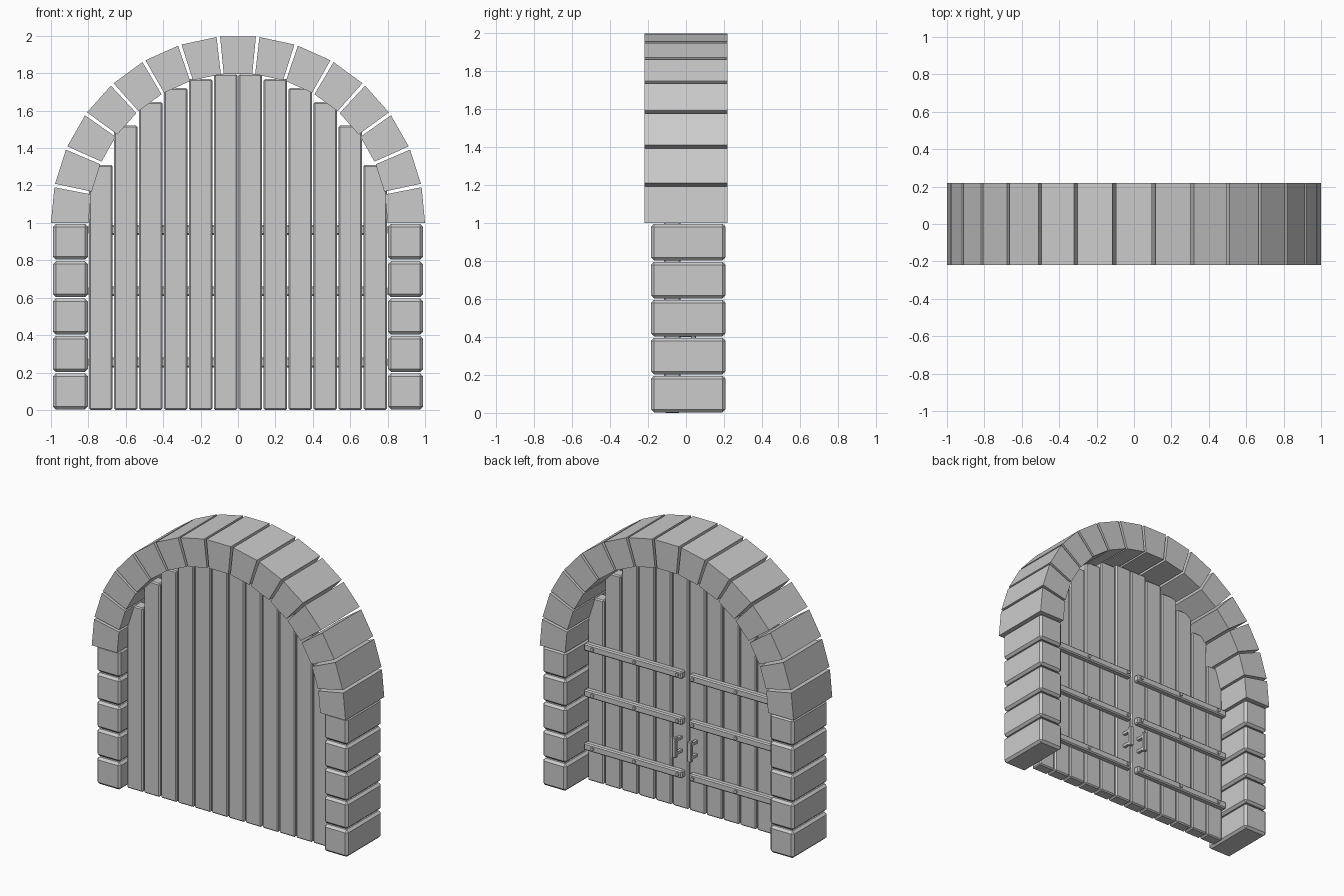
import bpy, bmesh
from math import sin, cos, pi, radians
from mathutils import Matrix

if "Cube" in bpy.data.objects:
    bpy.data.objects.remove(bpy.data.objects["Cube"])

# One stone-grey material for the whole gate
GREY = (0.6, 0.6, 0.6, 1)
grey = bpy.data.materials.new("plain grey")
grey.use_nodes = True
grey.diffuse_color = GREY
grey.node_tree.nodes["Principled BSDF"].inputs["Base Color"].default_value = GREY


def finish(name, bm):
    bmesh.ops.recalc_face_normals(bm, faces=bm.faces)
    mesh = bpy.data.meshes.new(name)
    bm.to_mesh(mesh)
    bm.free()
    mesh.materials.append(grey)
    obj = bpy.data.objects.new(name, mesh)
    bpy.context.collection.objects.link(obj)
    return obj


def box(name, x, y, z, bevel=0.0):
    """Box from three (low, high) ranges with chamfered edges."""
    bm = bmesh.new()
    size = [b - a for a, b in (x, y, z)]
    mid = [(a + b) / 2 for a, b in (x, y, z)]
    bmesh.ops.create_cube(bm, size=1, matrix=Matrix.Translation(mid) @ Matrix.Diagonal((*size, 1)))
    if bevel:
        bmesh.ops.bevel(bm, geom=bm.edges[:], offset=bevel, segments=1, affect='EDGES')
    return finish(name, bm)


def span(side, a, b):
    """Mirror an x range to the given side."""
    return tuple(sorted((side * a, side * b)))


# Arch of wedge-shaped stones
STONES, GAP = 15, radians(1.1)
step = (pi + GAP) / STONES
for i in range(STONES):
    a0 = i * step
    a1 = a0 + step - GAP
    bm = bmesh.new()
    ring = [(r * cos(a), r * sin(a) + 1) for r, a in ((0.8, a0), (1, a0), (1, a1), (0.8, a1))]
    face = bm.faces.new([bm.verts.new((x, -0.218, z)) for x, z in ring])
    out = bmesh.ops.extrude_face_region(bm, geom=[face])
    bmesh.ops.translate(bm, vec=(0, 0.436, 0),
                        verts=[v for v in out["geom"] if isinstance(v, bmesh.types.BMVert)])
    finish(f"arch_stone_{i + 1}", bm)

PLANK_TOPS = (1.795, 1.77, 1.72, 1.645, 1.52, 1.31)
PITCH = 0.8 / len(PLANK_TOPS)

for side, label in ((1, "left"), (-1, "right")):
    # Pillar stones
    for i in range(5):
        box(f"{label}_pillar_stone_{i + 1}", span(side, 0.802, 0.99), (-0.185, 0.208),
            (0.2 * i + 0.003, 0.2 * i + 0.195), 0.016)

    # Door planks, stepped to follow the arch
    for i, top in enumerate(PLANK_TOPS):
        box(f"{label}_door_plank_{i + 1}", span(side, i * PITCH + 0.004, (i + 1) * PITCH - 0.004),
            (-0.115, -0.03), (0, top), 0.008)

    # Cross bands with rivets on the back of the door
    for i, z in enumerate((0.254, 0.634, 0.962)):
        box(f"{label}_door_band_{i + 1}", span(side, 0.028, 0.8), (-0.035, 0.01),
            (z - 0.026, z + 0.026), 0.008)
        bm = bmesh.new()
        for x in (0.06, 0.4, 0.73):
            bmesh.ops.create_cone(bm, cap_ends=True, segments=8, radius1=0.012, radius2=0.012, depth=0.016,
                                  matrix=Matrix.Translation((side * x, 0.012, z)) @ Matrix.Rotation(pi / 2, 4, 'X'))
        finish(f"{label}_band_rivets_{i + 1}", bm)

    # Pull handle: grip and two stubs
    box(f"{label}_handle_grip", span(side, 0.045, 0.075), (0.025, 0.052), (0.385, 0.53), 0.004)
    for part, z in (("lower", 0.41), ("upper", 0.505)):
        box(f"{label}_handle_{part}_stub", span(side, 0.05, 0.07), (-0.035, 0.03), (z - 0.01, z + 0.01))
